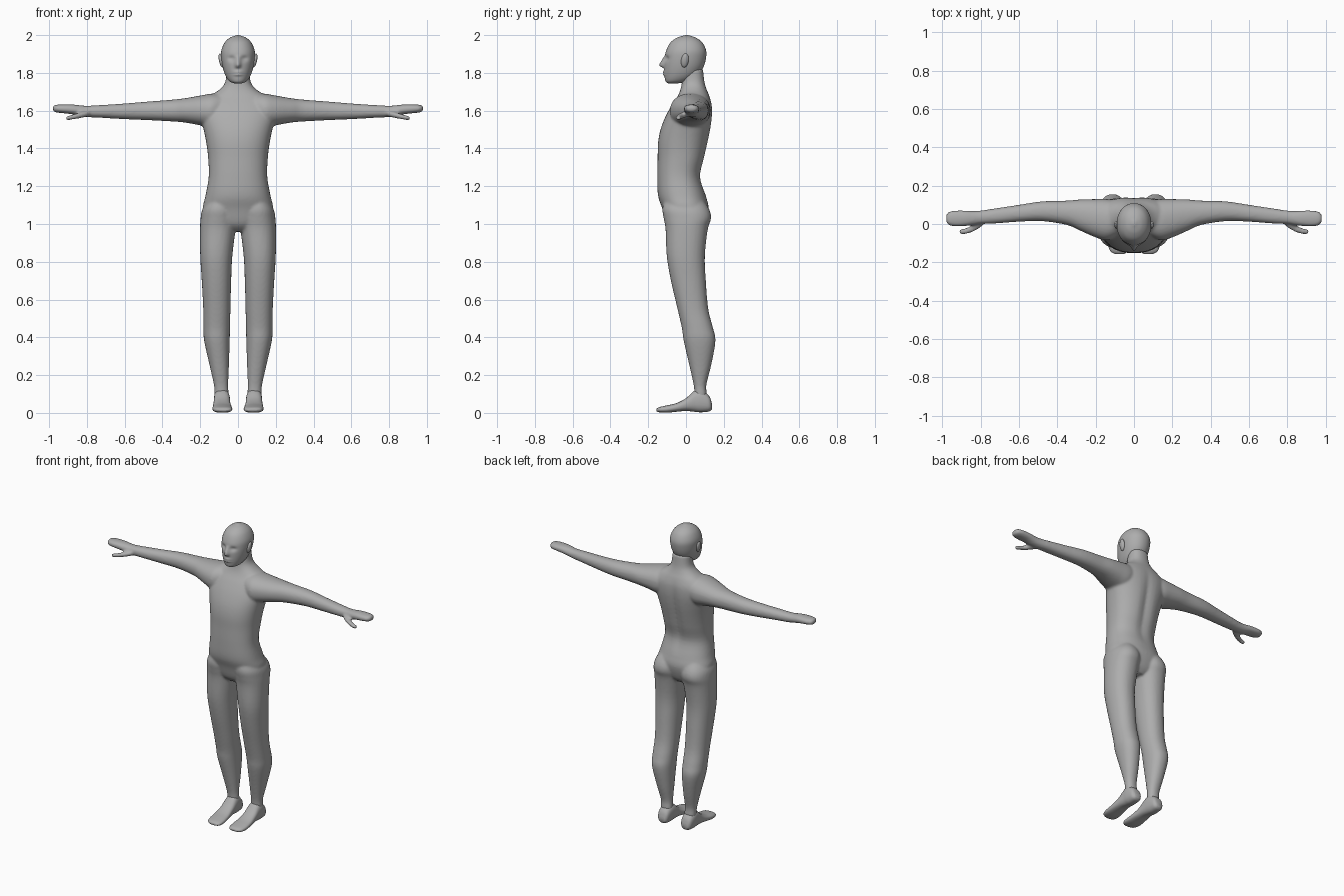
import bpy, bmesh, math
from mathutils import Vector, Matrix

skin = bpy.data.materials.new("plain grey")
skin.diffuse_color = (0.42, 0.42, 0.42, 1)


def smooth_rows(rows, steps):
    """Catmull-Rom interpolation between the key cross-sections."""
    r = [Vector(q) for q in rows]
    out = []
    for i in range(len(r) - 1):
        a, b, c, d = r[max(i - 1, 0)], r[i], r[i + 1], r[min(i + 2, len(r) - 1)]
        for k in range(steps):
            t = k / steps
            out.append(0.5 * (2 * b + (c - a) * t + (2 * a - 5 * b + 4 * c - d) * t * t
                              + (3 * b - a - 3 * c + d) * t ** 3))
    return out + [r[-1]]


def loft(bm, rows, axis, n=32, power=2.2, steps=4, side=1):
    """Skin rows of (position, min a, max a, min b, max b) along an axis."""
    others = [i for i in range(3) if i != axis]
    rings = []
    for t, a0, a1, b0, b1 in smooth_rows(rows, steps):
        ring = []
        for k in range(n):
            an = 2 * math.pi * k / n
            c, s = math.cos(an), math.sin(an)
            p = [0, 0, 0]
            p[axis] = t
            p[others[0]] = (a0 + a1) / 2 + (a1 - a0) / 2 * math.copysign(abs(c) ** (2 / power), c)
            p[others[1]] = (b0 + b1) / 2 + (b1 - b0) / 2 * math.copysign(abs(s) ** (2 / power), s)
            p[0] *= side
            ring.append(bm.verts.new(p))
        rings.append(ring)
    for r0, r1 in zip(rings, rings[1:]):
        for k in range(n):
            bm.faces.new((r0[k], r0[(k + 1) % n], r1[(k + 1) % n], r1[k]))
    bm.faces.new(rings[0])
    bm.faces.new(rings[-1])
    return [v for r in rings for v in r]


def finish(bm, name):
    bmesh.ops.recalc_face_normals(bm, faces=bm.faces)
    for f in bm.faces:
        f.smooth = True
    me = bpy.data.meshes.new(name)
    bm.to_mesh(me)
    bm.free()
    me.materials.append(skin)
    ob = bpy.data.objects.new(name, me)
    bpy.context.collection.objects.link(ob)
    return ob


# Torso and neck
bm = bmesh.new()
torso = [(0.96, .06, -.06, .07), (1.0, .15, -.10, .10), (1.08, .185, -.125, .12),
         (1.15, .172, -.148, .105), (1.25, .155, -.152, .078), (1.35, .158, -.15, .10),
         (1.43, .168, -.148, .118), (1.5, .182, -.135, .132), (1.57, .2, -.108, .14),
         (1.63, .2, -.075, .138), (1.675, .155, -.045, .125), (1.71, .1, -.03, .11),
         (1.75, .068, -.022, .098), (1.82, .06, -.02, .09)]
verts = loft(bm, [(z, -w, w, f, b) for z, w, f, b in torso], 2, n=48, power=2.3)
for v in verts:  # groove down the spine
    if v.co.y > 0.03 and 1.15 < v.co.z < 1.68:
        v.co.y -= 0.014 * math.exp(-(v.co.x / 0.03) ** 2) * math.sin(math.pi * (v.co.z - 1.15) / .53)

# Arms with mitten hands, thumbs and legs
arm = [(.08, -.06, .12, 1.53, 1.69), (.14, -.085, .13, 1.51, 1.69), (.20, -.07, .13, 1.522, 1.68),
       (.28, -.035, .128, 1.537, 1.666), (.35, -.005, .122, 1.543, 1.658),
       (.48, .015, .118, 1.55, 1.648), (.6, .012, .1, 1.555, 1.638), (.72, .003, .082, 1.562, 1.63),
       (.8, 0, .07, 1.566, 1.626), (.84, -.006, .068, 1.572, 1.629), (.88, -.011, .07, 1.581, 1.633),
       (.93, -.013, .07, 1.587, 1.633), (.965, -.006, .064, 1.591, 1.631), (.98, .012, .047, 1.6, 1.624)]
thumb = [(.79, -.01, .03, 1.57, 1.6), (.83, -.036, .005, 1.561, 1.592), (.87, -.051, -.019, 1.554, 1.581),
         (.9, -.053, -.026, 1.549, 1.573), (.913, -.046, -.034, 1.554, 1.567)]
leg = [(1.14, .04, .15, -.11, .08), (1.08, .01, .188, -.125, .122), (1.03, .008, .198, -.118, .133),
       (.97, .013, .201, -.108, .115), (.83, .03, .2, -.102, .1), (.7, .036, .192, -.08, .105),
       (.55, .04, .184, -.045, .118), (.45, .042, .183, -.022, .143), (.38, .044, .179, -.012, .156),
       (.25, .048, .15, .018, .133), (.15, .052, .128, .04, .108), (.1, .05, .125, .045, .11),
       (.06, .055, .12, .05, .105)]
for s in (-1, 1):
    loft(bm, arm, 0, side=s)
    loft(bm, thumb, 0, n=16, side=s)
    loft(bm, leg, 2, side=s)
body = finish(bm, "body")
rm = body.modifiers.new("fuse", 'REMESH')
rm.mode = 'VOXEL'
rm.voxel_size = 0.0075
rm.use_smooth_shade = True
sm = body.modifiers.new("soften", 'SMOOTH')
sm.factor = 0.5
sm.iterations = 6

# Feet
foot = [(.137, .065, .105, .02, .05), (.122, .05, .122, .008, .09), (.08, .044, .128, .003, .122),
        (.045, .042, .128, .006, .118), (0, .04, .13, .01, .078), (-.05, .034, .134, .006, .052),
        (-.1, .03, .135, .001, .04), (-.14, .034, .125, .003, .031), (-.156, .05, .1, .009, .022)]
for s, name in ((-1, "right_foot"), (1, "left_foot")):
    bm = bmesh.new()
    loft(bm, foot, 1, n=24, power=2.5, side=s)
    finish(bm, name)

# Head with nose, eye sockets and lips
bm = bmesh.new()
head = [(1.745, .02, -.095, -.04), (1.755, .045, -.108, .01), (1.785, .066, -.114, .06),
        (1.83, .081, -.116, .092), (1.88, .089, -.113, .106), (1.92, .088, -.104, .106),
        (1.96, .071, -.083, .087), (1.985, .045, -.05, .055), (1.997, .016, -.015, .022),
        (2.0, .004, -.002, .008)]
for v in loft(bm, [(z, -w, w, f, b) for z, w, f, b in head], 2, n=72, power=2.1, steps=7):
    x, y, z = v.co
    if y < -0.03:
        rise = (1.895 - z) / .055 if z > 1.84 else (z - 1.822) / .018
        v.co.y -= 0.028 * max(0, rise) * math.exp(-(x / .013) ** 2)
        v.co.y += 0.011 * math.exp(-((abs(x) - .034) / .02) ** 2 - ((z - 1.876) / .014) ** 2)
        for zl in (1.79, 1.805):
            v.co.y -= 0.009 * math.exp(-(x / .022) ** 2 - ((z - zl) / .005) ** 2)
finish(bm, "head")

# Ears
for s, name in ((-1, "right_ear"), (1, "left_ear")):
    bm = bmesh.new()
    m = (Matrix.Translation((s * .089, -.006, 1.866)) @ Matrix.Rotation(-.15, 4, 'X')
         @ Matrix.Rotation(s * .2, 4, 'Y') @ Matrix.Diagonal((.012, .02, .038, 1)))
    bmesh.ops.create_uvsphere(bm, u_segments=20, v_segments=12, radius=1, matrix=m)
    finish(bm, name)
